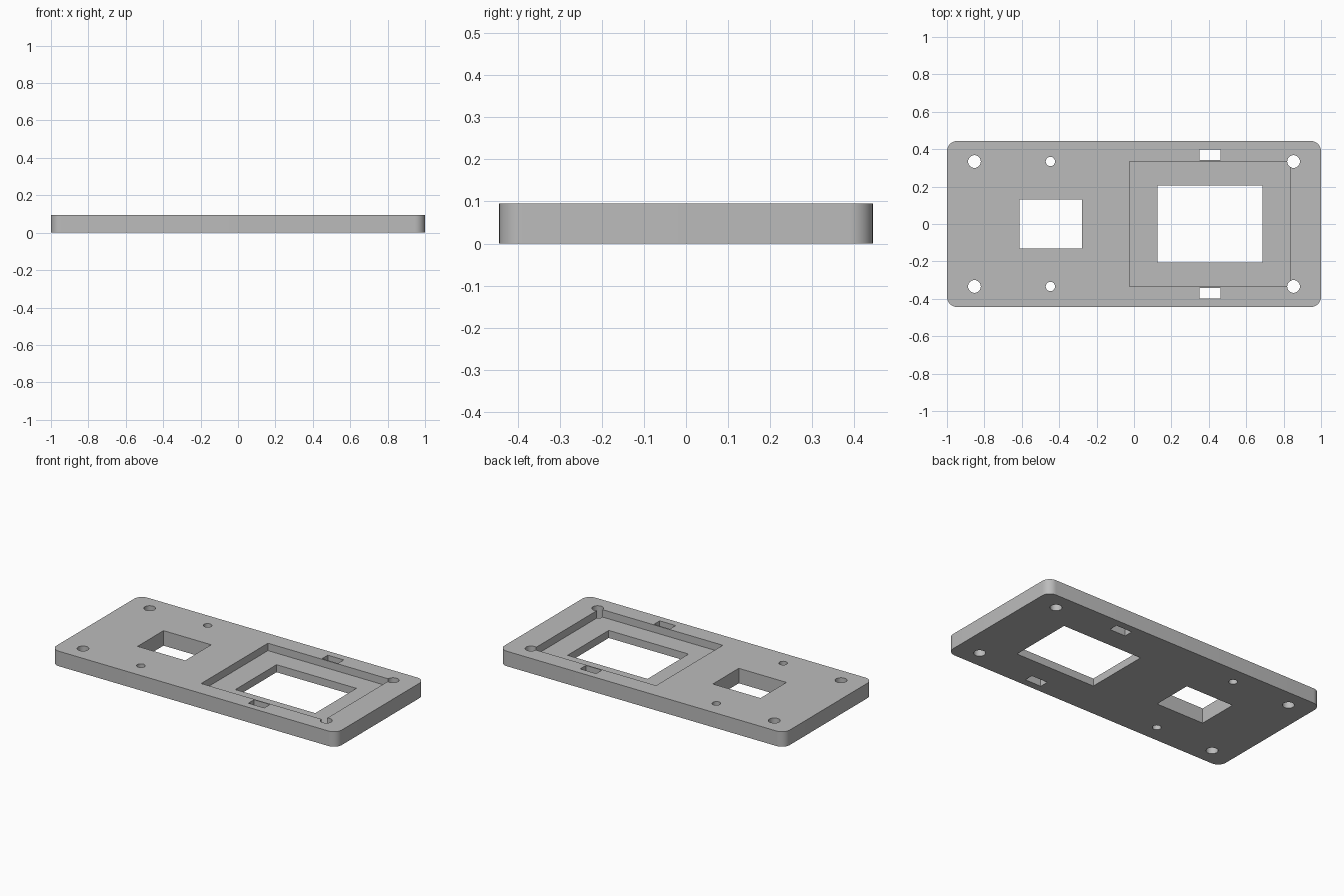
import bpy
import bmesh
import math

THICK = 0.095
POCKET_FLOOR = 0.048

if "Cube" in bpy.data.objects:
    bpy.data.objects.remove(bpy.data.objects["Cube"], do_unlink=True)

grey = bpy.data.materials.new("plain grey")
grey.use_nodes = True
colour = (0.5, 0.5, 0.5, 1)
grey.diffuse_color = colour
grey.node_tree.nodes["Principled BSDF"].inputs["Base Color"].default_value = colour


def prism(name, outline, z0, z1):
    """Solid raised from a flat outline."""
    bm = bmesh.new()
    face = bm.faces.new([bm.verts.new((x, y, z0)) for x, y in outline])
    top = bmesh.ops.extrude_face_region(bm, geom=[face])["geom"]
    verts = [v for v in top if isinstance(v, bmesh.types.BMVert)]
    bmesh.ops.translate(bm, verts=verts, vec=(0, 0, z1 - z0))
    bmesh.ops.recalc_face_normals(bm, faces=bm.faces)
    mesh = bpy.data.meshes.new(name)
    bm.to_mesh(mesh)
    bm.free()
    mesh.materials.append(grey)
    obj = bpy.data.objects.new(name, mesh)
    bpy.context.collection.objects.link(obj)
    return obj


def arc(cx, cy, r, start, sweep, steps):
    angles = [math.radians(start + sweep * i / steps) for i in range(steps + 1)]
    return [(cx + r * math.cos(a), cy + r * math.sin(a)) for a in angles]


def rounded_rect(hx, hy, r):
    points = []
    for i, (sx, sy) in enumerate([(1, 1), (-1, 1), (-1, -1), (1, -1)]):
        points += arc(sx * (hx - r), sy * (hy - r), r, 90 * i, 90, 10)
    return points


def rect(x0, x1, y0, y1):
    return [(x0, y0), (x1, y0), (x1, y1), (x0, y1)]


def circle(x, y, r):
    return arc(x, y, r, 0, 360, 32)[:-1]


# Rounded base plate
plate = prism("cover_plate", rounded_rect(1, 0.444, 0.055), 0, THICK)

# Recess and the two windows
cuts = [
    ("pocket", rect(-0.024, 0.838, -0.334, 0.334), POCKET_FLOOR),
    ("large_window", rect(0.126, 0.686, -0.206, 0.206), -0.1),
    ("small_window", rect(-0.613, -0.279, -0.13, 0.13), -0.1),
]
# Screw holes and strap slots, mirrored front to back
for side in (-1, 1):
    for x, r in ((-0.853, 0.034), (0.853, 0.034), (-0.447, 0.025)):
        cuts.append(("screw_hole", circle(x, side * 0.334, r), -0.1))
    y0, y1 = sorted((side * 0.341, side * 0.398))
    cuts.append(("strap_slot", rect(0.351, 0.463, y0, y1), -0.1))

bpy.ops.object.select_all(action="DESELECT")
plate.select_set(True)
bpy.context.view_layer.objects.active = plate
for name, outline, floor in cuts:
    cutter = prism(name + "_cutter", outline, floor, THICK + 0.1)
    cutter.hide_render = True
    mod = plate.modifiers.new(name, "BOOLEAN")
    mod.operation = "DIFFERENCE"
    mod.solver = "EXACT"
    mod.object = cutter
    bpy.ops.object.modifier_apply(modifier=mod.name)
    bpy.data.objects.remove(cutter, do_unlink=True)

# Smooth round walls, crisp edges
bpy.ops.object.shade_smooth_by_angle(angle=math.radians(30))
